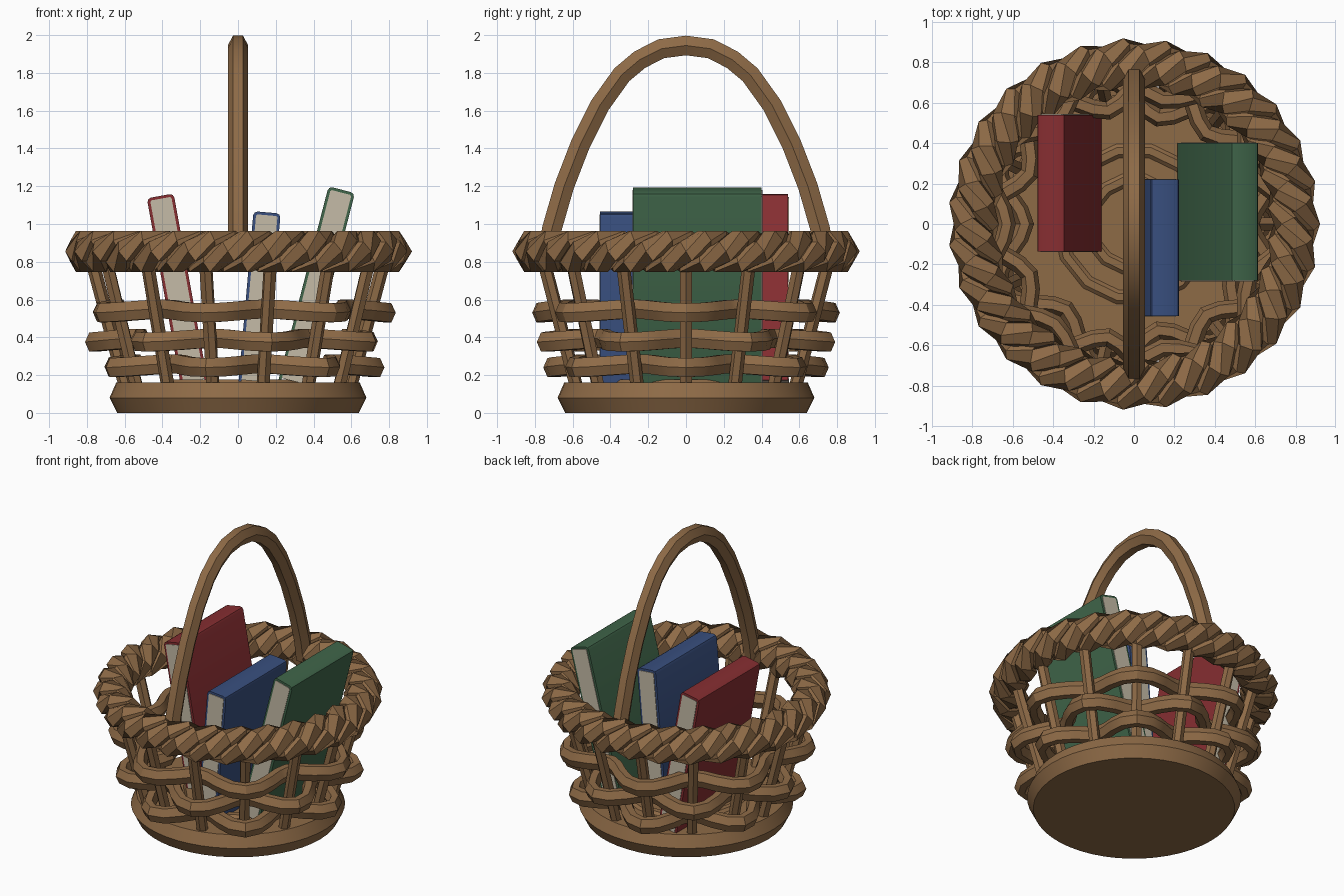
import bpy, bmesh, math
from mathutils import Vector, Matrix

if "Cube" in bpy.data.objects:
    bpy.data.objects.remove(bpy.data.objects["Cube"])

TAU = math.tau


def material(name, rgb):
    m = bpy.data.materials.new(name)
    m.diffuse_color = (*rgb, 1)
    m.use_nodes = True
    m.node_tree.nodes["Principled BSDF"].inputs["Base Color"].default_value = m.diffuse_color
    return m


WICKER = material("wicker brown", (0.27, 0.145, 0.062))
PAPER = material("page cream", (0.56, 0.50, 0.39))
RED = material("cover red", (0.24, 0.027, 0.031))
BLUE = material("cover blue", (0.04, 0.078, 0.21))
GREEN = material("cover green", (0.05, 0.13, 0.067))


def finish(bm, name, mat, angle=30):
    bmesh.ops.recalc_face_normals(bm, faces=bm.faces)
    me = bpy.data.meshes.new(name)
    bm.to_mesh(me)
    bm.free()
    me.materials.append(mat)
    ob = bpy.data.objects.new(name, me)
    bpy.context.collection.objects.link(ob)
    bpy.ops.object.select_all(action='DESELECT')
    ob.select_set(True)
    bpy.context.view_layer.objects.active = ob
    bpy.ops.object.shade_smooth_by_angle(angle=math.radians(angle))
    return ob


def tube(bm, pts, refs, ru, rv, sides=6, closed=False):
    """Sweep an elliptical polygon along pts; refs gives the ru direction."""
    n, rings = len(pts), []
    for i, p in enumerate(pts):
        a = pts[(i - 1) % n] if closed else pts[max(i - 1, 0)]
        b = pts[(i + 1) % n] if closed else pts[min(i + 1, n - 1)]
        t = (b - a).normalized()
        u = (refs[i] - t * refs[i].dot(t)).normalized()
        v = t.cross(u)
        rings.append([bm.verts.new(p + u * ru * math.cos(k * TAU / sides)
                                   + v * rv * math.sin(k * TAU / sides))
                      for k in range(sides)])
    for i in range(n if closed else n - 1):
        r, s = rings[i], rings[(i + 1) % n]
        for k in range(sides):
            j = (k + 1) % sides
            bm.faces.new((r[k], r[j], s[j], s[k]))
    if not closed:
        bm.faces.new(rings[0])
        bm.faces.new(rings[-1])


def polar(r, a, z):
    return Vector((r * math.cos(a), r * math.sin(a), z))


# Solid round base with a bulging edge
bm = bmesh.new()
SEG = 48
loops = [[bm.verts.new(polar(r, k * TAU / SEG, z)) for k in range(SEG)]
         for r, z in ((0.64, 0), (0.68, 0.08), (0.645, 0.16))]
for lo, hi in zip(loops, loops[1:]):
    for k in range(SEG):
        j = (k + 1) % SEG
        bm.faces.new((lo[k], lo[j], hi[j], hi[k]))
bm.faces.new(loops[0])
bm.faces.new(loops[-1])
finish(bm, "base", WICKER)

# Coiled rings on the basket floor
bm = bmesh.new()
for r in (0.22, 0.37):
    ang = [k * TAU / 14 for k in range(14)]
    tube(bm, [polar(r, a, 0.16) for a in ang], [polar(1, a, 0) for a in ang],
         0.035, 0.02, 6, True)
finish(bm, "floor_rings", WICKER)

# Upright stakes leaning outward
STAKES = 14
bm = bmesh.new()
for k in range(STAKES):
    a = k * TAU / STAKES
    tube(bm, [polar(0.59, a, 0.12), polar(0.79, a, 0.87)],
         [polar(1, a, 0)] * 2, 0.036, 0.036, 6)
finish(bm, "stakes", WICKER)

# Woven bands passing alternately outside and inside the stakes
for i, (z, r, amp) in enumerate(((0.25, 0.635, 0.095), (0.385, 0.67, -0.095),
                                 (0.54, 0.71, 0.08))):
    bm = bmesh.new()
    ang = [k * TAU / 56 for k in range(56)]
    tube(bm, [polar(r + amp * math.cos(7 * a), a,
                    z - 0.01 * math.copysign(1, amp) * math.cos(7 * a)) for a in ang],
         [polar(1, a, 0) for a in ang], 0.045, 0.058, 6, True)
    finish(bm, f"woven_band_{i + 1}", WICKER)

# Twisted rope rim made of three strands
TURNS, STRANDS, N = 9, 3, 54
bm = bmesh.new()
for s in range(STRANDS):
    pts, refs = [], []
    for k in range(N):
        a = k * TAU / N
        ph = TURNS * a + s * TAU / STRANDS
        off = polar(math.cos(ph), a, math.sin(ph))
        pts.append(polar(0.795, a, 0.855) + off * 0.066)
        refs.append(off)
    tube(bm, pts, refs, 0.06, 0.068, 6, True)
finish(bm, "rope_rim", WICKER)

# Arched handle
half = [(0.735, 0.82), (0.71, 0.975), (0.645, 1.2), (0.56, 1.42), (0.455, 1.63),
        (0.34, 1.79), (0.245, 1.87), (0.13, 1.928)]
arch = [(-y, z) for y, z in half] + [(0, 1.945)] + half[::-1]
bm = bmesh.new()
tube(bm, [Vector((0, y, z)) for y, z in arch], [Vector((1, 0, 0))] * len(arch),
     0.054, 0.06, 6)
finish(bm, "handle", WICKER)


def prism(name, profile, y0, y1, mat, place):
    """Extrude an xz profile along y and move it into place."""
    bm = bmesh.new()
    f = bm.faces.new([bm.verts.new((x, y0, z)) for x, z in profile])
    new = bmesh.ops.extrude_face_region(bm, geom=[f])["geom"]
    bmesh.ops.translate(bm, vec=(0, y1 - y0, 0),
                        verts=[g for g in new if isinstance(g, bmesh.types.BMVert)])
    bmesh.ops.transform(bm, matrix=place, verts=bm.verts)
    finish(bm, name, mat)


# Books standing spine up: a wrapped cover around a page block
def book(name, mat, x, tilt, h, y0, y1, w=0.072, t=0.015, c=0.022):
    place = Matrix.Translation((x, 0, 0.16)) @ Matrix.Rotation(math.radians(tilt), 4, 'Y')
    side = [(w, 0), (w, h - c), (w - c * 0.3, h - c * 0.3), (w - c, h)]
    inner = [(w - t, 0), (w - t, h - c), (w - c, h - t)]
    cover = (side + [(-a, b) for a, b in side[::-1]]
             + [(-a, b) for a, b in inner] + inner[::-1])
    prism(name + "_cover", cover, y0, y1, mat, place)
    pages = [(a, b + (0.01 if b == 0 else 0)) for a, b in inner]
    prism(name + "_pages", pages + [(-a, b) for a, b in pages[::-1]],
          y0 - 0.004, y1 + 0.004, PAPER, place)


book("red_book", RED, -0.232, -10.3, 1.005, -0.135, 0.54)
book("blue_book", BLUE, 0.075, 5, 0.905, -0.455, 0.22)
book("green_book", GREEN, 0.285, 14.5, 1.055, -0.28, 0.40)
